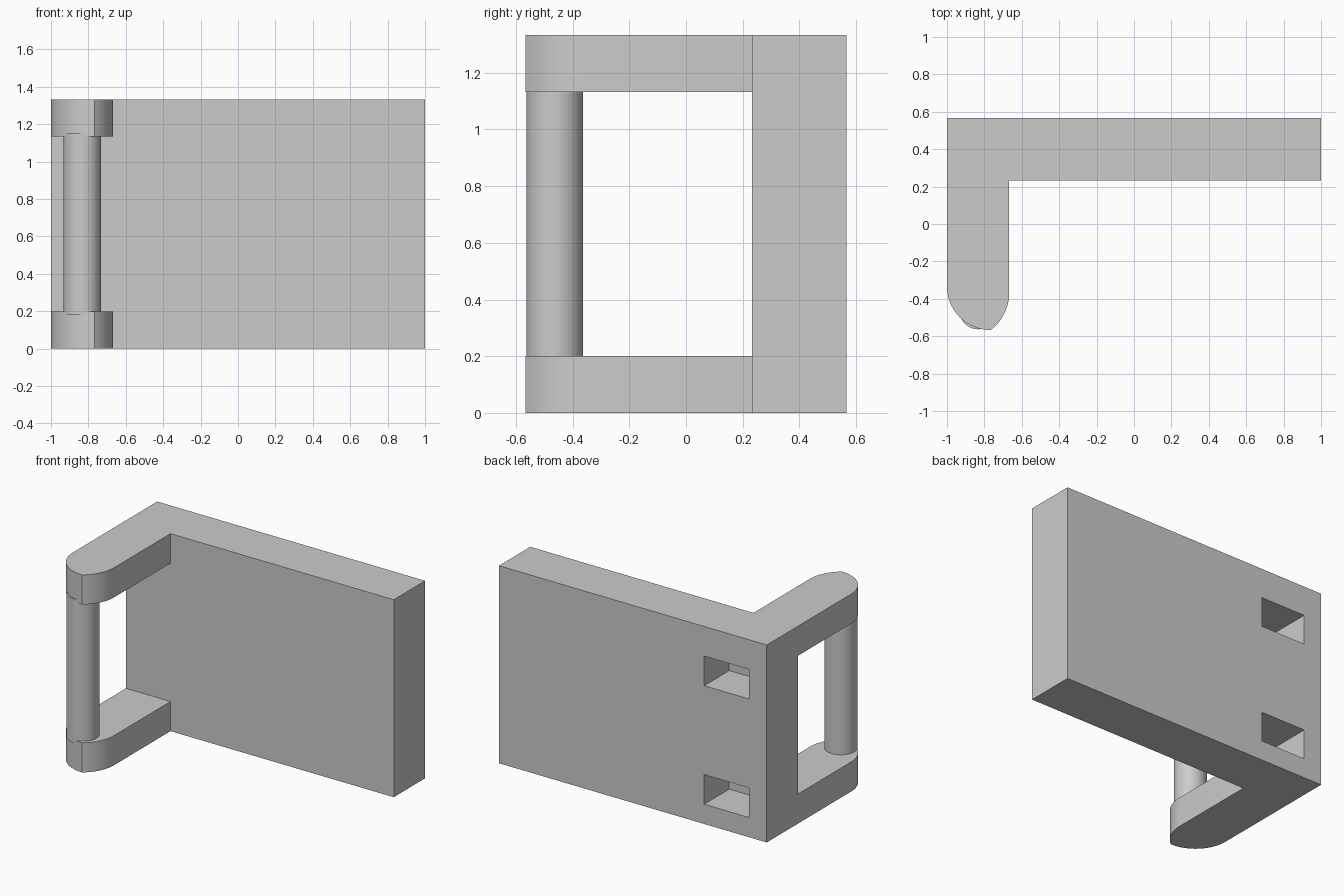
import bpy
import bmesh
from math import sin, cos, pi, acos

cube = bpy.data.objects.get("Cube")
if cube:
    bpy.data.objects.remove(cube, do_unlink=True)

grey = bpy.data.materials.new("light grey")
grey.use_nodes = True
grey.diffuse_color = (0.6, 0.6, 0.6, 1)
grey.node_tree.nodes["Principled BSDF"].inputs["Base Color"].default_value = (0.6, 0.6, 0.6, 1)

BACK, FRONT, TIP = 0.567, 0.233, -0.567   # depth of panel faces and arm tip
HEIGHT, ARM = 1.333, 0.2                  # total height, arm thickness
INNER = -0.667                            # inner side of the arms


def prism(name, points, z0, z1):
    """Extrude a plan outline from z0 to z1."""
    bm = bmesh.new()
    face = bm.faces.new([bm.verts.new((x, y, z0)) for x, y in points])
    ext = bmesh.ops.extrude_face_region(bm, geom=[face])
    for v in ext["geom"]:
        if isinstance(v, bmesh.types.BMVert):
            v.co.z = z1
    bmesh.ops.recalc_face_normals(bm, faces=bm.faces)
    mesh = bpy.data.meshes.new(name)
    bm.to_mesh(mesh)
    bm.free()
    mesh.materials.append(grey)
    obj = bpy.data.objects.new(name, mesh)
    bpy.context.collection.objects.link(obj)
    return obj


def rect(x0, x1, y0, y1):
    return [(x0, y0), (x1, y0), (x1, y1), (x0, y1)]


def arc(cx, cy, r, a0, a1, n=16):
    return [(cx + r * cos(a0 + (a1 - a0) * i / n),
             cy + r * sin(a0 + (a1 - a0) * i / n)) for i in range(n + 1)]


def cut(target, cutter):
    mod = target.modifiers.new("cut", "BOOLEAN")
    mod.operation, mod.solver, mod.object = "DIFFERENCE", "EXACT", cutter
    bpy.context.view_layer.objects.active = target
    bpy.ops.object.modifier_apply(modifier=mod.name)
    bpy.data.objects.remove(cutter, do_unlink=True)


def smooth(obj):
    bpy.ops.object.select_all(action="DESELECT")
    obj.select_set(True)
    bpy.context.view_layer.objects.active = obj
    bpy.ops.object.shade_smooth_by_angle(angle=pi / 6)


# L-shaped body whose arm ends in two arcs meeting at a crease
r_out, r_in = 0.233, 0.25
sweep = acos(0.6)
outline = [(1, FRONT), (1, BACK), (-1, BACK)]
outline += arc(-1 + r_out, TIP + r_out, r_out, pi, 1.5 * pi)
outline += arc(INNER - r_in, TIP + r_in * sin(sweep), r_in, -sweep, 0)[1:]
outline += [(INNER, FRONT)]
body = prism("panel_with_arms", outline, 0, HEIGHT)

# Window between the upper and lower arm
cut(body, prism("window_cutter", rect(-1.1, -0.6, -0.7, FRONT), ARM, HEIGHT - ARM))

# Two blind pockets in the back
for z in (0.133, HEIGHT - 2 * ARM):
    cut(body, prism("pocket_cutter", rect(-0.867, -0.533, 0.3, 0.7), z, z + 0.2))
smooth(body)

# Upright bar joining the arms
bar = prism("grip_bar", arc(-0.833, -0.463, 0.1, 0, 2 * pi, 48)[:-1], ARM - 0.02, HEIGHT - ARM + 0.02)
smooth(bar)
